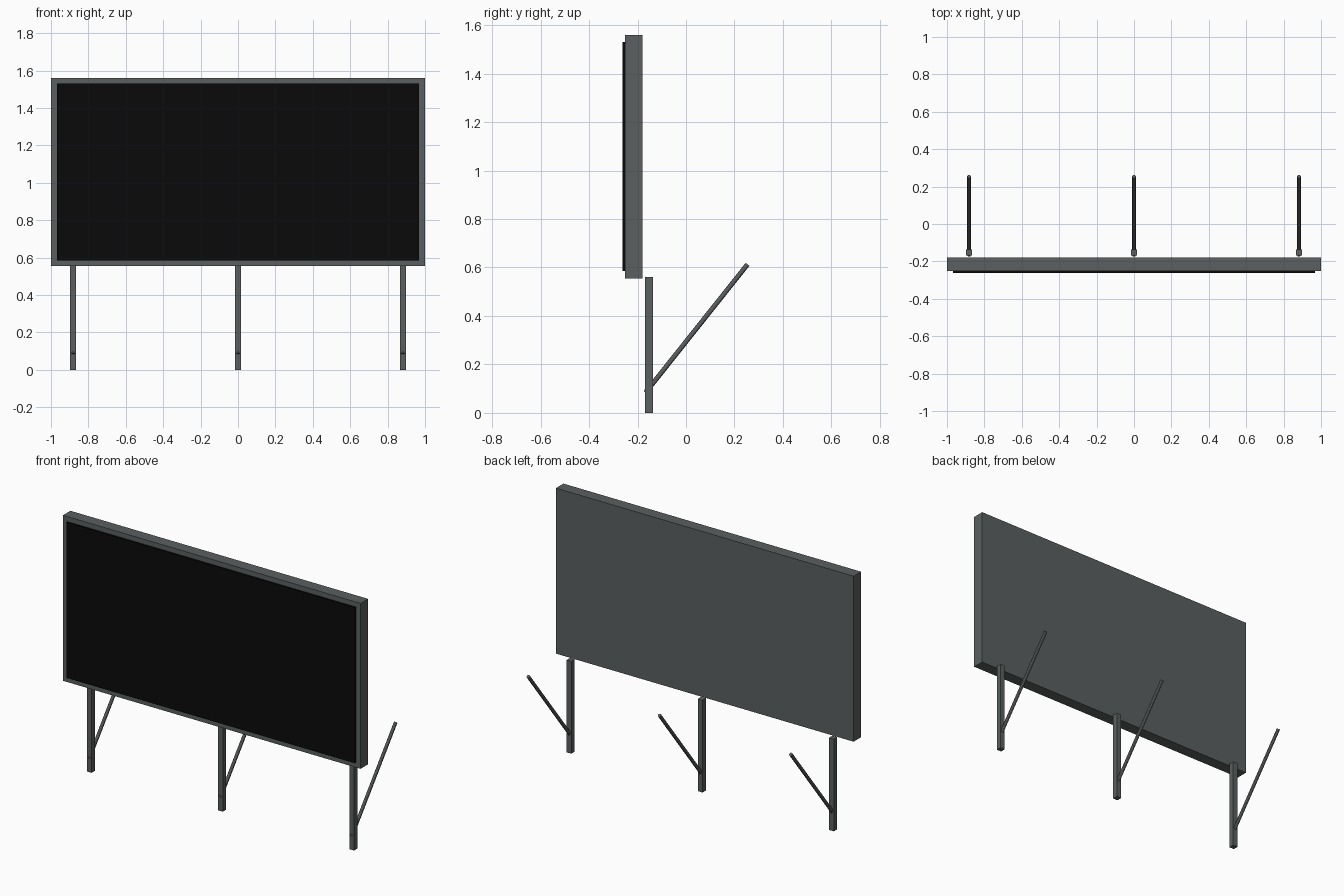
import bpy
from mathutils import Vector

cube = bpy.data.objects.get("Cube")
if cube:
    bpy.data.objects.remove(cube, do_unlink=True)


def make_material(name, rgb):
    mat = bpy.data.materials.new(name)
    mat.use_nodes = True
    mat.diffuse_color = (*rgb, 1)
    mat.node_tree.nodes["Principled BSDF"].inputs["Base Color"].default_value = (*rgb, 1)
    return mat


grey = make_material("dark grey metal", (0.105, 0.115, 0.115))
black = make_material("black screen", (0.003, 0.003, 0.003))


def box(name, low, high, mat):
    low, high = Vector(low), Vector(high)
    bpy.ops.mesh.primitive_cube_add(size=1, location=(low + high) / 2)
    obj = bpy.context.object
    obj.name = name
    obj.scale = high - low
    bpy.ops.object.transform_apply(location=False, rotation=False, scale=True)
    obj.data.materials.append(mat)
    return obj


def rod(name, start, end, radius, mat):
    start, end = Vector(start), Vector(end)
    axis = end - start
    bpy.ops.mesh.primitive_cylinder_add(
        vertices=12, radius=radius, depth=axis.length, location=(start + end) / 2,
        rotation=axis.to_track_quat("Z", "Y").to_euler())
    obj = bpy.context.object
    obj.name = name
    obj.data.materials.append(mat)
    bpy.ops.object.shade_smooth_by_angle()
    return obj


# Display cabinet with a thin raised screen on its front
box("cabinet", (-1, -0.252, 0.555), (1, -0.18, 1.56), grey)
box("screen", (-0.968, -0.263, 0.585), (0.968, -0.252, 1.53), black)

# Three upright posts, each with a brace rising to the back
for side, x in (("right", -0.882), ("centre", 0), ("left", 0.882)):
    box(f"{side}_post", (x - 0.016, -0.169, 0), (x + 0.016, -0.136, 0.56), grey)
    rod(f"{side}_brace", (x, -0.167, 0.084), (x, 0.254, 0.613), 0.01, grey)
